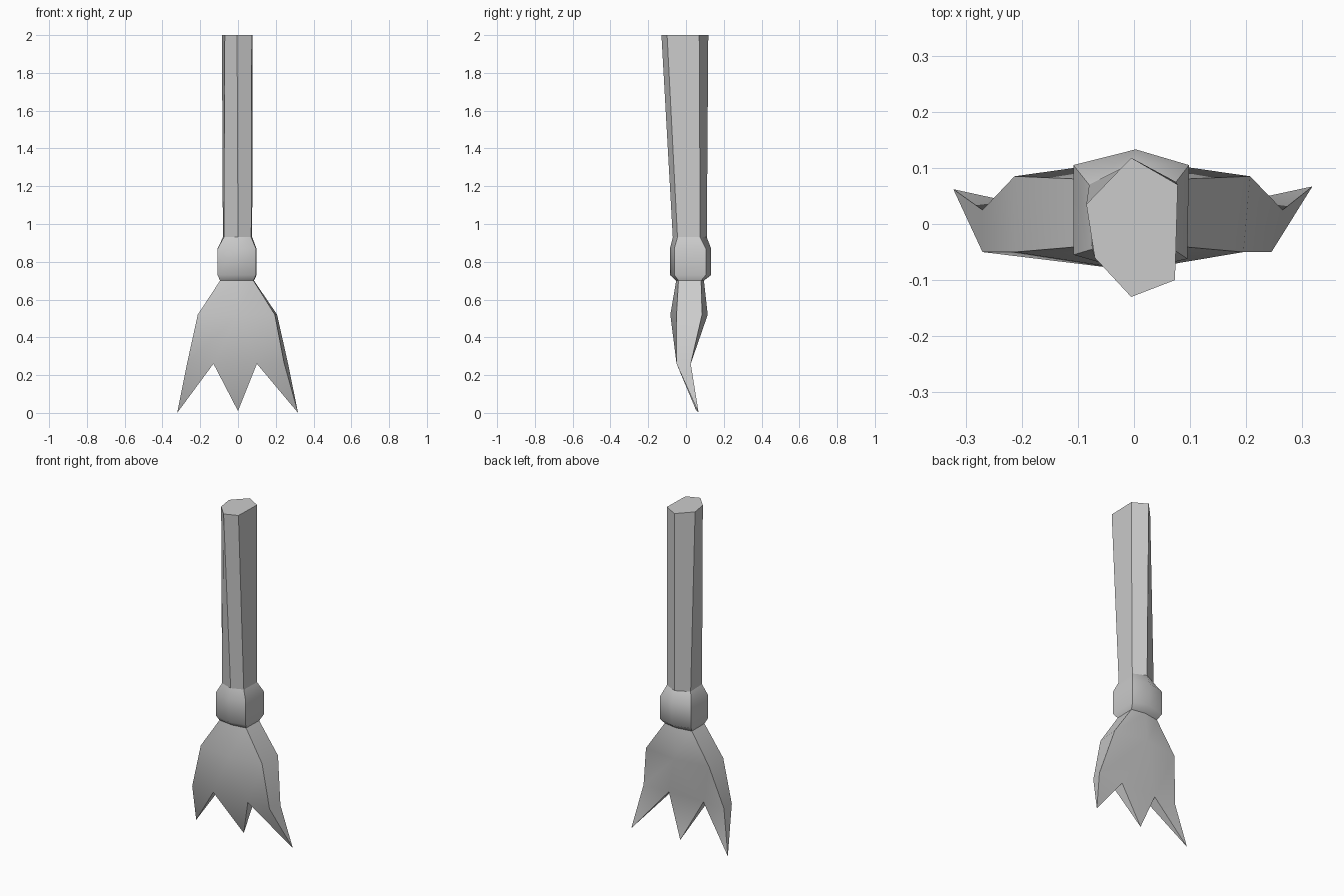
import bpy
import math

cube = bpy.data.objects.get("Cube")
if cube:
    bpy.data.objects.remove(cube, do_unlink=True)

grey = bpy.data.materials.new("plain grey")
grey.use_nodes = True
GREY = (0.6, 0.6, 0.6, 1)
grey.diffuse_color = GREY
grey.node_tree.nodes["Principled BSDF"].inputs["Base Color"].default_value = GREY


def make(name, verts, faces):
    mesh = bpy.data.meshes.new(name)
    mesh.from_pydata(verts, [], faces)
    mesh.materials.append(grey)
    obj = bpy.data.objects.new(name, mesh)
    bpy.context.collection.objects.link(obj)
    bpy.ops.object.select_all(action="DESELECT")
    obj.select_set(True)
    bpy.context.view_layer.objects.active = obj
    bpy.ops.object.shade_smooth_by_angle(angle=math.radians(50))
    return obj


def ring(z, points):
    return [(x, y, z) for x, y in points]


def loft_faces(levels, sides=6):
    return [(a * sides + i, a * sides + (i + 1) % sides,
             (a + 1) * sides + (i + 1) % sides, (a + 1) * sides + i)
            for a in range(levels - 1) for i in range(sides)]


# Six-sided outlines, starting at the front -x corner, counter-clockwise
shaft_top = [(-.07, -.06), (-.005, -.13), (.073, -.10), (.078, .07), (-.005, .118), (-.085, .035)]
shaft_base = [(-.075, -.045), (0, -.07), (.07, -.045), (.075, .075), (0, .11), (-.08, .07)]
collar_wide = [(-.108, -.055), (-.003, -.085), (.095, -.062), (.098, .105), (.003, .133), (-.108, .105)]
neck = [(-.095, -.04), (0, -.052), (.082, -.04), (.085, .08), (0, .095), (-.095, .08)]
shoulder = [(-.213, -.05), (0, -.083), (.195, -.05), (.207, .085), (0, .115), (-.213, .085)]

# Handle, flaring forward towards its flat top
make("handle", ring(.93, shaft_base) + ring(2, shaft_top),
     loft_faces(2) + [tuple(range(6, 12))])

# Collar binding the bristles to the handle
make("collar", ring(.70, neck) + ring(.73, collar_wide) + ring(.87, collar_wide)
     + ring(.93, shaft_base), loft_faces(4))

# Bristle head: shoulder, a row of notches, and three curved tips
row_front = [(-.27, -.05), (-.13, -.05), (.10, -.05), (.245, -.05)]
row_back = [(-.27, .025), (-.13, .02), (.10, .02), (.265, .025)]
tips = [(-.322, .062, 0), (0, .055, .01), (.318, .067, 0)]
verts = (ring(.52, shoulder) + ring(.70, neck) + ring(.26, row_front)
         + ring(.26, row_back) + tips)
F, B, T = 12, 16, 20
faces = loft_faces(2)
faces += [(F, F + 1, 1, 0), (F + 1, F + 2, 1), (F + 2, F + 3, 2, 1)]
faces += [(5, 4, B + 1, B), (4, B + 2, B + 1), (4, 3, B + 3, B + 2)]
faces += [(B, F, 0, 5), (F + 3, B + 3, 3, 2)]
for i in range(3):
    f, b, t = F + i, B + i, T + i
    faces += [(f, t, f + 1), (b, b + 1, t), (f, b, t), (f + 1, t, b + 1)]
make("bristles", verts, faces)
